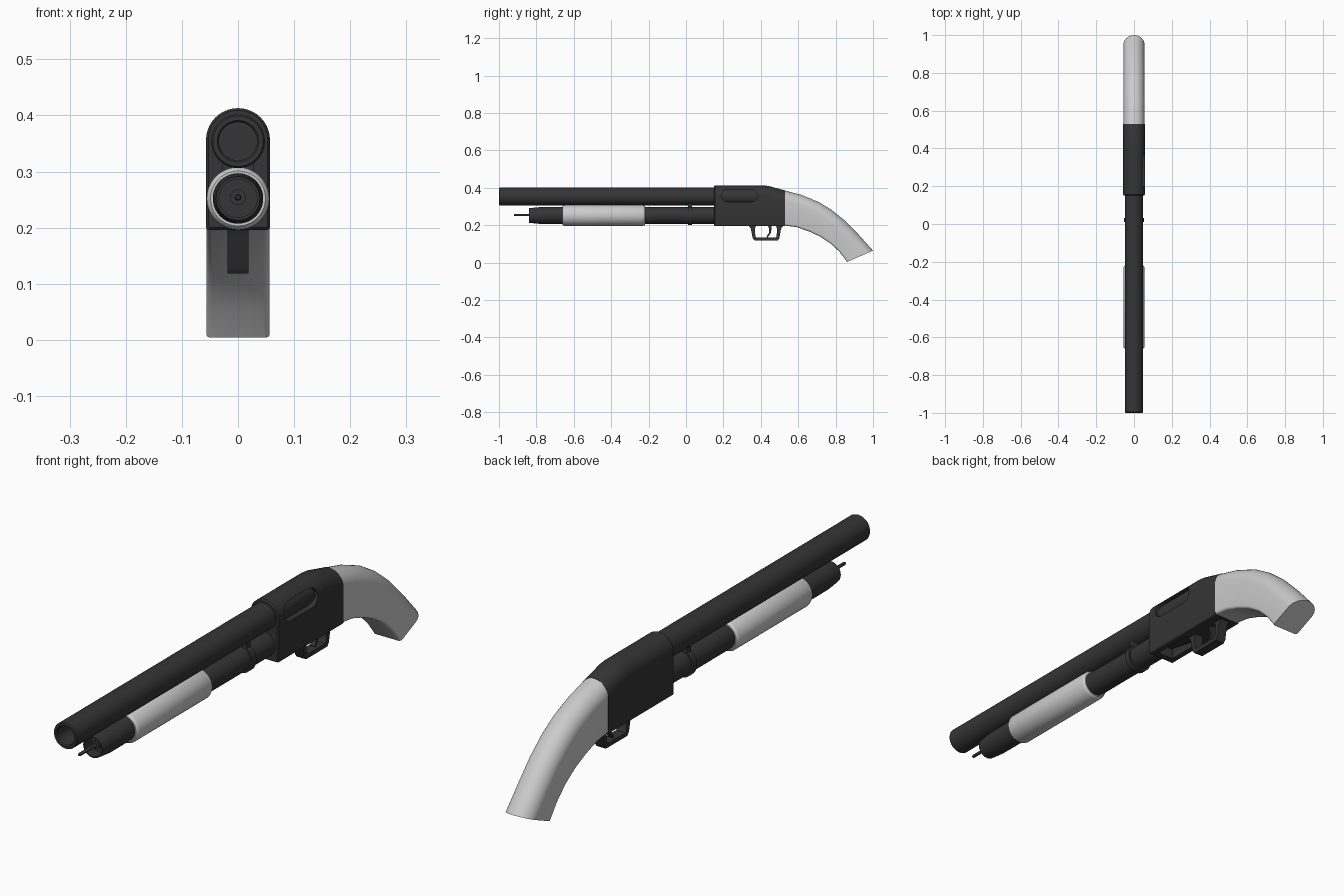
import bpy, bmesh
from math import sin, cos, pi
from mathutils import Vector

if "Cube" in bpy.data.objects:
    bpy.data.objects.remove(bpy.data.objects["Cube"])

dark = bpy.data.materials.new("dark_metal")
dark.diffuse_color = (0.035, 0.035, 0.035, 1)
dark.use_nodes = True
dark.node_tree.nodes["Principled BSDF"].inputs["Base Color"].default_value = dark.diffuse_color


def make(name, verts, faces, mat=None, angle=35):
    me = bpy.data.meshes.new(name)
    me.from_pydata(verts, [], faces)
    bm = bmesh.new()
    bm.from_mesh(me)
    bmesh.ops.recalc_face_normals(bm, faces=bm.faces)
    bm.to_mesh(me)
    bm.free()
    ob = bpy.data.objects.new(name, me)
    bpy.context.collection.objects.link(ob)
    if mat:
        me.materials.append(mat)
    smooth(ob, angle)
    return ob


def smooth(ob, angle=35):
    bpy.ops.object.select_all(action='DESELECT')
    ob.select_set(True)
    bpy.context.view_layer.objects.active = ob
    bpy.ops.object.shade_smooth_by_angle(angle=angle * pi / 180)


def loft(name, rings, mat=None, angle=35):
    """Bridge closed rings of equal length and cap both ends."""
    n = len(rings[0])
    verts = [v for r in rings for v in r]
    faces = [(k * n + i, k * n + (i + 1) % n, (k + 1) * n + (i + 1) % n, (k + 1) * n + i)
             for k in range(len(rings) - 1) for i in range(n)]
    faces += [tuple(range(n)), tuple(range((len(rings) - 1) * n, len(rings) * n))]
    return make(name, verts, faces, mat, angle)


def lathe(name, profile, z, mat=None, n=40):
    """Turn a (y, radius) profile about a line along y at height z."""
    return loft(name, [[(r * cos(2 * pi * i / n), y, z + r * sin(2 * pi * i / n))
                        for i in range(n)] for y, r in profile], mat)


def strip(name, outer, inner, half):
    """Band between two (y, z) lines, given a width along x."""
    rings = [[(-half, *o), (half, *o), (half, *i), (-half, *i)] for o, i in zip(outer, inner)]
    return loft(name, rings, dark)


def arch(bot, top, w, r):
    """Round-topped section standing from bot to top, points given as (y, z)."""
    b, t = Vector((0, *bot)), Vector((0, *top))
    h = (t - b).length
    up = (t - b) / h
    half = [(w - r + r * sin(a), r - r * cos(a)) for a in (0, pi / 6, pi / 3, pi / 2)]
    half += [(w * cos(a), h - w + w * sin(a)) for a in (pi / 2 * i / 10 for i in range(11))]
    pts = half + [(-x, d) for x, d in reversed(half[:-1])]
    return [Vector((x, 0, 0)) + b + up * d for x, d in pts]


def cut(ob, cutter):
    m = ob.modifiers.new("cut", 'BOOLEAN')
    m.object, m.solver = cutter, 'EXACT'
    bpy.context.view_layer.objects.active = ob
    bpy.ops.object.modifier_apply(modifier=m.name)
    bpy.data.objects.remove(cutter)
    smooth(ob)


def box(name, lo, hi, mat=dark):
    ring = lambda y: [(lo[0], y, lo[2]), (hi[0], y, lo[2]), (hi[0], y, hi[2]), (lo[0], y, hi[2])]
    return loft(name, [ring(lo[1]), ring(hi[1])], mat)


BZ, TZ = 0.354, 0.252   # barrel and tube axis heights

# Barrel with open bore
lathe("barrel", [(-0.6, 0.034), (-0.996, 0.034), (-1, 0.037), (-1, 0.045),
                 (-0.996, 0.048), (0.16, 0.048)], BZ, dark)

# Tube under the barrel, with hollow end and central rod
lathe("magazine_tube", [(-0.80, 0.034), (-0.84, 0.034), (-0.84, 0.039), (-0.78, 0.045),
                        (0.16, 0.045)], TZ, dark)
lathe("tube_rod", [(-0.92, 0.004), (-0.915, 0.006), (-0.825, 0.006), (-0.825, 0.014),
                   (-0.79, 0.014)], TZ + 0.002, dark, 16)

# Clamp ring and lug joining tube and barrel
lathe("clamp_ring", [(0.01, 0.045), (0.01, 0.052), (0.033, 0.052), (0.033, 0.045)], TZ, dark)
box("clamp_lug", (-0.028, 0.01, 0.28), (0.028, 0.033, 0.325))

# Sliding grip
lathe("pump_grip", [(-0.66, 0.044), (-0.66, 0.049), (-0.656, 0.053), (-0.648, 0.056),
                    (-0.232, 0.056), (-0.224, 0.053), (-0.22, 0.049), (-0.22, 0.044)], TZ)

# Receiver body
body = loft("receiver", [arch((0.15, 0.2), (0.15, 0.409), 0.053, 0.005),
                         arch((0.155, 0.196), (0.155, 0.413), 0.057, 0.005),
                         arch((0.415, 0.196), (0.415, 0.413), 0.057, 0.005),
                         arch((0.44, 0.196), (0.44, 0.410), 0.057, 0.005),
                         arch((0.53, 0.196), (0.53, 0.386), 0.057, 0.005)], dark)

# Stadium-shaped side port on the right, then the bolt inside it
stadium = [(0.285 + s * 0.062 + 0.034 * cos(a), 0.358 + 0.034 * sin(a))
           for s, a0 in ((1, -pi / 2), (-1, pi / 2)) for a in (a0 + pi * i / 10 for i in range(11))]
cut(body, loft("port_cutter", [[(x, y, z) for y, z in stadium] for x in (0.02, 0.1)], dark))
lathe("bolt", [(0.17, 0.046), (0.40, 0.046)], BZ, dark)

# Loading slot underneath with a sloping lifter
cut(body, box("slot_cutter", (-0.033, 0.18, 0.15), (0.033, 0.335, 0.245)))
strip("lifter", [(0.18, 0.235), (0.335, 0.205)], [(0.18, 0.245), (0.335, 0.215)], 0.028)

# Curved stock
line = [((0.53, 0.198), (0.53, 0.385)), ((0.59, 0.190), (0.617, 0.362)),
        ((0.655, 0.168), (0.71, 0.324)), ((0.718, 0.139), (0.78, 0.281)),
        ((0.775, 0.101), (0.85, 0.224)), ((0.822, 0.056), (0.922, 0.151)),
        ((0.862, 0.004), (1.0, 0.064))]
loft("stock", [arch(b, t, 0.056, 0.010) for b, t in line], None, 40)
 
# Trigger guard and trigger
strip("trigger_guard",
      [(0.333, 0.2), (0.346, 0.182), (0.357, 0.13), (0.367, 0.118),
       (0.49, 0.118), (0.499, 0.13), (0.508, 0.182), (0.522, 0.2)],
      [(0.376, 0.2), (0.368, 0.182), (0.371, 0.14), (0.376, 0.133),
       (0.479, 0.133), (0.484, 0.14), (0.487, 0.182), (0.479, 0.2)], 0.019)
strip("trigger", [(0.437, 0.2), (0.445, 0.18), (0.444, 0.16), (0.430, 0.138)],
      [(0.457, 0.2), (0.457, 0.18), (0.453, 0.157), (0.436, 0.134)], 0.009)
